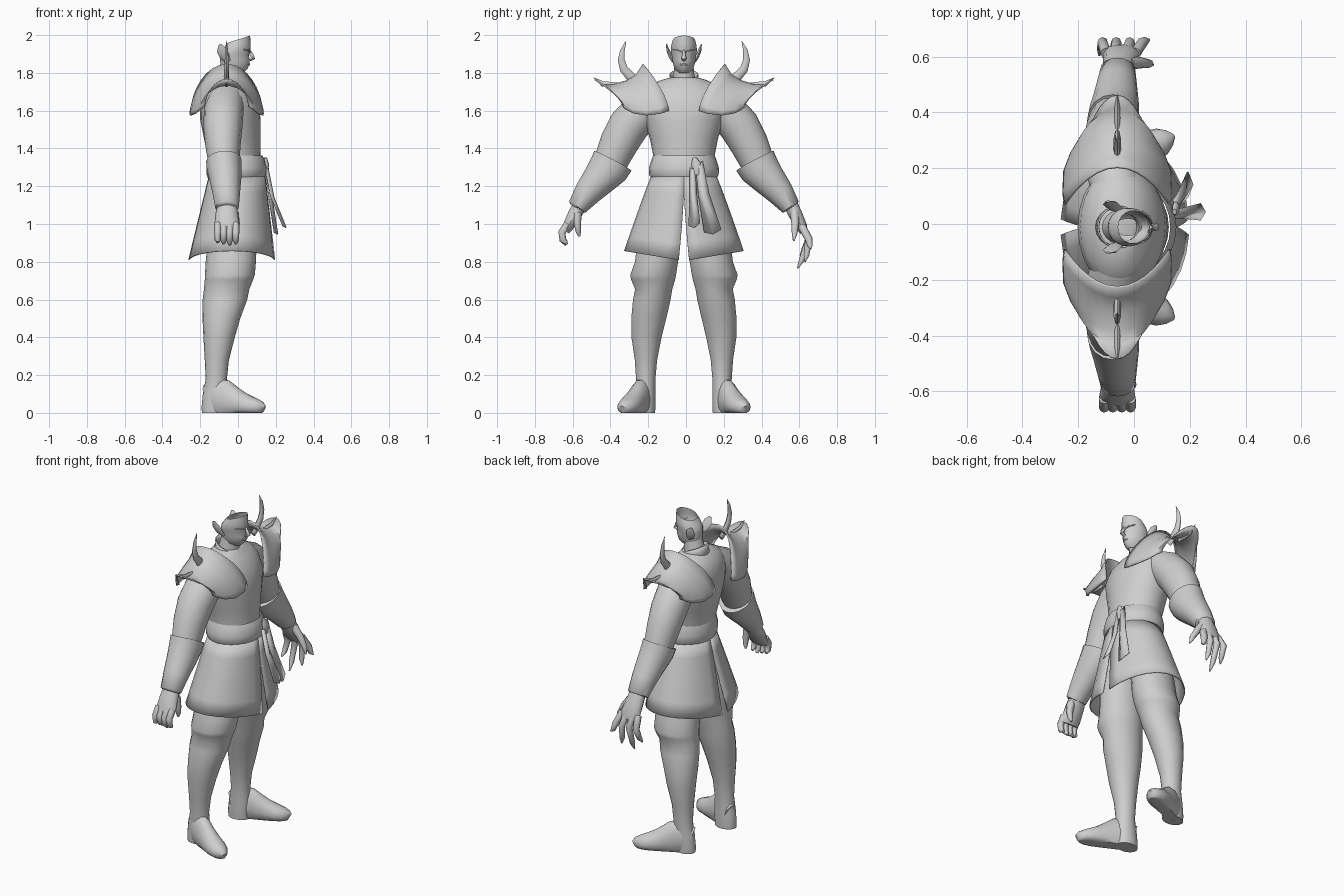
import bpy, bmesh, math
from mathutils import Vector as V

GREY = bpy.data.materials.new("light grey")
GREY.diffuse_color = (0.62, 0.62, 0.62, 1)
DY = -.011   # body midline; the outstretched hands balance it


def skin(name, rings, closed=True, caps=True, thick=0, angle=50):
    """Bridge equal rows of points into one smooth-shaded surface."""
    bm = bmesh.new()
    rows = [[bm.verts.new((p[0], p[1] + DY, p[2])) for p in r] for r in rings]
    n = len(rows[0])
    for a, b in zip(rows, rows[1:]):
        for i in range(n if closed else n - 1):
            j = (i + 1) % n
            bm.faces.new((a[i], a[j], b[j], b[i]))
    if closed and caps:
        bm.faces.new(rows[0])
        bm.faces.new(rows[-1])
    bmesh.ops.remove_doubles(bm, verts=bm.verts, dist=0.0005)
    bmesh.ops.recalc_face_normals(bm, faces=bm.faces)
    me = bpy.data.meshes.new(name)
    bm.to_mesh(me)
    bm.free()
    me.materials.append(GREY)
    ob = bpy.data.objects.new(name, me)
    bpy.context.collection.objects.link(ob)
    bpy.ops.object.select_all(action='DESELECT')
    ob.select_set(True)
    bpy.context.view_layer.objects.active = ob
    bpy.ops.object.shade_smooth_by_angle(angle=math.radians(angle))
    if thick:
        m = ob.modifiers.new("thickness", 'SOLIDIFY')
        m.thickness = thick
        m.offset = 0
    return ob


def loft(name, path, s=1, n=18, out=0, **kw):
    """Level ellipses: (z, centre x, centre y, radius x, radius y)."""
    ang = [2 * math.pi * i / n for i in range(n)]
    return skin(name, [[(cx + rx * math.cos(a), s * (cy + out + ry * math.sin(a)), z)
                        for a in ang] for z, cx, cy, rx, ry in path], **kw)


def tube(name, path, s=1, n=12, ref=(1, 0, 0), flat=False, out=0, **kw):
    """Ellipses square to a path: (x, y, z, radius along ref, other radius)."""
    pts = [V(p[:3]) for p in path]
    rings = []
    for i, p in enumerate(path):
        d = (pts[min(i + 1, len(pts) - 1)] - pts[max(i - 1, 0)]).normalized()
        u = V(ref)
        u = (u - d * u.dot(d)).normalized()
        v = d.cross(u)
        ring = []
        for k in range(n):
            a = 2 * math.pi * k / n
            q = pts[i] + u * p[3] * math.cos(a) + v * p[4] * math.sin(a)
            ring.append((q.x, s * (q.y + out), max(q.z, 0) if flat else q.z))
        rings.append(ring)
    return skin(name, rings, **kw)


# Torso with sloping shoulders, neck, collar and belt
loft("torso", [(1.2, -.01, 0, .135, .16), (1.36, -.02, 0, .14, .162), (1.45, -.03, 0, .15, .18),
               (1.55, -.04, 0, .16, .21), (1.62, -.045, 0, .157, .225), (1.69, -.055, 0, .138, .215),
               (1.735, -.06, 0, .108, .18), (1.762, -.06, 0, .08, .12), (1.775, -.055, 0, .065, .075)], n=24)
loft("neck", [(1.74, -.055, 0, .068, .068), (1.79, -.05, 0, .06, .056), (1.86, -.035, 0, .055, .05)], caps=False)
skin("collar", [[(-.055 + r * math.cos(a), r * math.sin(a), z - t * math.cos(a))
                 for a in [math.tau * k / 20 for k in range(20)]]
                for z, r, t in ((1.735, .085, .015), (1.765, .073, .02), (1.79, .074, .03))],
     caps=False, thick=.006)
loft("belt", [(1.235, -.01, 0, .147, .168), (1.26, -.008, 0, .158, .184), (1.295, -.008, 0, .16, .186),
              (1.34, -.01, 0, .152, .172), (1.362, -.013, 0, .143, .163)], n=24, caps=False)

# Split skirt, one half each side, slit at front and back
for s, side in ((1, "left"), (-1, "right")):
    rows = []
    for f in (0, .2, .4, .6, .8, 1):
        gap = .11 * max(0, f - .2)
        row = []
        for k in range(15):
            a = gap + (math.pi - 2 * gap) * k / 14
            rx, ry = .148 + .08 * f, .172 + .142 * f ** .95
            row.append((-.005 - .028 * f + rx * math.cos(a), s * ry * math.sin(a),
                        1.25 - f * (.445 - .052 * math.sin(a))))
        rows.append(row)
    skin(side + "_skirt", rows, closed=False, thick=.006)

# Knotted sash with two flaring tails
tube("sash_knot", [(.145, .055, 1.35, .008, .01), (.15, .065, 1.32, .014, .025), (.148, .07, 1.26, .012, .022)])
for name, rows in (
        ("narrow_tail", ((.15, .045, 1.3, .025), (.18, .05, 1.15, .035), (.245, .055, .99, .06))),
        ("wide_tail", ((.148, .08, 1.32, .035), (.17, .105, 1.15, .055), (.2, .153, .955, .09)))):
    skin(name, [[(x - .008, y - w / 2, z), (x + .01, y, z - .01), (x - .008, y + w / 2, z + .015)]
                for x, y, z, w in rows], closed=False, thick=.006)

# Head, open at the slanted crown
rings = []
for z, xb, xf, ry, tilt in ((1.8, -.065, .028, .03, .0), (1.815, -.08, .052, .046, .12),
                            (1.845, -.092, .06, .057, .08), (1.868, -.095, .062, .061, 0),
                            (1.895, -.094, .058, .065, 0), (1.915, -.091, .066, .069, .05),
                            (1.945, -.078, .067, .067, .2), (1.978, -.057, .064, .058, .32)):
    c, r = (xb + xf) / 2, (xf - xb) / 2
    rings.append([(c + r * math.cos(a), ry * math.sin(a) * (1 - .12 * math.cos(a)), z + tilt * r * math.cos(a))
                  for a in [math.tau * k / 20 for k in range(20)]])
skin("head", rings, caps=False)
tube("nose", [(.06, 0, 1.92, .006, .007), (.072, 0, 1.895, .01, .009), (.08, 0, 1.878, .011, .014),
              (.062, 0, 1.866, .006, .01)], n=8)
tube("lips", [(.05, -.02, 1.843, .003, .003), (.06, 0, 1.845, .005, .006), (.05, .02, 1.843, .003, .003)], n=8)

for s, side in ((1, "left"), (-1, "right")):
    # Ears and brows
    tube(side + "_ear", [(-.05, .058, 1.86, .012, .006), (-.07, .07, 1.885, .026, .01),
                         (-.085, .084, 1.92, .028, .009), (-.095, .092, 1.95, .008, .003)], s, 8)
    tube(side + "_brow", [(.064, .01, 1.91, .005, .004), (.054, .035, 1.92, .005, .004),
                          (.03, .058, 1.923, .003, .003)], s, 6)

    # Upper arm and flared bracer
    tube(side + "_arm", [(-.06, .13, 1.67, .09, .08), (-.075, .22, 1.6, .105, .105), (-.08, .292, 1.52, .104, .108),
                         (-.08, .343, 1.43, .095, .102), (-.075, .388, 1.33, .083, .09)], s, 16)
    tube(side + "_bracer", [(-.075, .383, 1.325, .08, .09), (-.075, .376, 1.335, .094, .112),
                            (-.073, .399, 1.295, .092, .108), (-.067, .445, 1.24, .085, .092),
                            (-.062, .51, 1.165, .073, .073), (-.058, .565, 1.09, .063, .052),
                            (-.058, .568, 1.085, .05, .04)], s, 16)

    # Shoulder plate: saddle rows running front to back
    rows = []
    for y0, y1, z0, z1, r in ((.08, .215, 1.6, 1.845, .187), (.12, .25, 1.585, 1.79, .193),
                              (.2, .3, 1.575, 1.758, .19), (.265, .37, 1.585, 1.737, .165),
                              (.305, .425, 1.605, 1.735, .14), (.32, .472, 1.62, 1.765, .115)):
        row = []
        for k in range(17):
            a = math.pi * (k / 16 - .5)
            c = max(math.cos(a), 0)
            row.append((-.06 + r * math.sin(a), s * (y0 + (y1 - y0) * c ** 1.9), z0 + (z1 - z0) * c ** 1.2))
        rows.append(row)
    skin(side + "_shoulder_plate", rows, closed=False, thick=.008)
    tube(side + "_horn", [(-.06, .245, 1.75, .01, .02), (-.06, .282, 1.78, .013, .026), (-.06, .318, 1.82, .013, .022),
                          (-.06, .332, 1.87, .01, .018), (-.06, .325, 1.92, .007, .012),
                          (-.06, .306, 1.97, .001, .001)], s, 8)
    tube(side + "_spike", [(-.06, .33, 1.735, .006, .01), (-.06, .38, 1.738, .011, .014),
                           (-.06, .43, 1.742, .01, .014), (-.06, .478, 1.775, .001, .001)], s, 8)

    # Leg with knee bulge, tapering into the boot shaft and heel
    loft(side + "_leg", [(1.1, -.01, .085, .11, .08), (.92, -.03, .122, .13, .112), (.8, -.038, .132, .133, .116),
                         (.73, -.043, .15, .132, .123), (.705, -.048, .15, .128, .118), (.655, -.06, .147, .12, .1),
                         (.6, -.069, .157, .118, .101), (.5, -.088, .173, .1, .094), (.4, -.1, .185, .083, .081),
                         (.28, -.112, .188, .064, .06), (.18, -.115, .189, .056, .052),
                         (.1, -.12, .188, .066, .05), (.03, -.125, .187, .068, .05), (0, -.125, .187, .066, .048)],
         s, out=.013)
    # Boot foot, toes turned out
    heel, run = V((-.155, .18, 0)), V((.29, .13, 0))
    path = []
    for t, w, h in ((0, .04, .15), (.14, .048, .19), (.3, .052, .175), (.45, .054, .14), (.6, .058, .112),
                    (.75, .059, .09), (.88, .05, .072), (.96, .033, .058), (1, .014, .04)):
        p = heel + run * t
        path.append((p.x, p.y, h * .4, w, h * .6))
    tube(side + "_foot", path, s, 14, ref=(-run.y, run.x, 0), flat=True, out=.013)

# Left hand: open with spread fingers
tube("left_palm", [(-.058, .555, 1.1, .05, .04), (-.055, .58, 1.05, .056, .038), (-.045, .615, .98, .066, .03),
                   (-.045, .625, .955, .058, .02)], n=10, out=.011)
for i, (x, xt, yt, zt) in enumerate(((.005, .055, .66, .87), (-.03, .0, .63, .80),
                                     (-.068, -.06, .59, .765), (-.1, -.125, .605, .83))):
    tube(f"left_finger_{i + 1}", [(x, .612, .99, .02, .022), ((x + xt) / 2, .65, .92, .019, .02),
                                  (x * .3 + xt * .7, .4 * .65 + .6 * yt, .3 * .92 + .7 * zt, .015, .015),
                                  (xt, yt, zt, .004, .004)], n=8, out=.011)
tube("left_thumb", [(-.02, .575, 1.06, .024, .024), (.025, .578, 1.0, .02, .02), (.055, .575, .95, .016, .015),
                    (.068, .57, .91, .004, .004)], n=8, out=.011)

# Right hand: relaxed with curled fingers
tube("right_palm", [(-.058, .56, 1.1, .052, .04), (-.06, .59, 1.05, .06, .038), (-.06, .625, .985, .066, .03),
                    (-.06, .637, .96, .06, .022)], -1, 10, out=-.011)
for i, x in enumerate((-.012, -.044, -.076, -.107)):
    tube(f"right_finger_{i + 1}", [(x, .625, 1.0, .019, .022), (x, .657, .955, .019, .02),
                                   (x, .652, .915, .017, .018), (x, .632, .89 + .008 * abs(i - 1), .009, .009)],
         -1, 8, out=-.011)
tube("right_thumb", [(-.02, .575, 1.06, .024, .024), (-.01, .575, 1.0, .02, .019), (-.01, .57, .96, .015, .014),
                     (-.015, .565, .935, .006, .006)], -1, 8, out=-.011)
